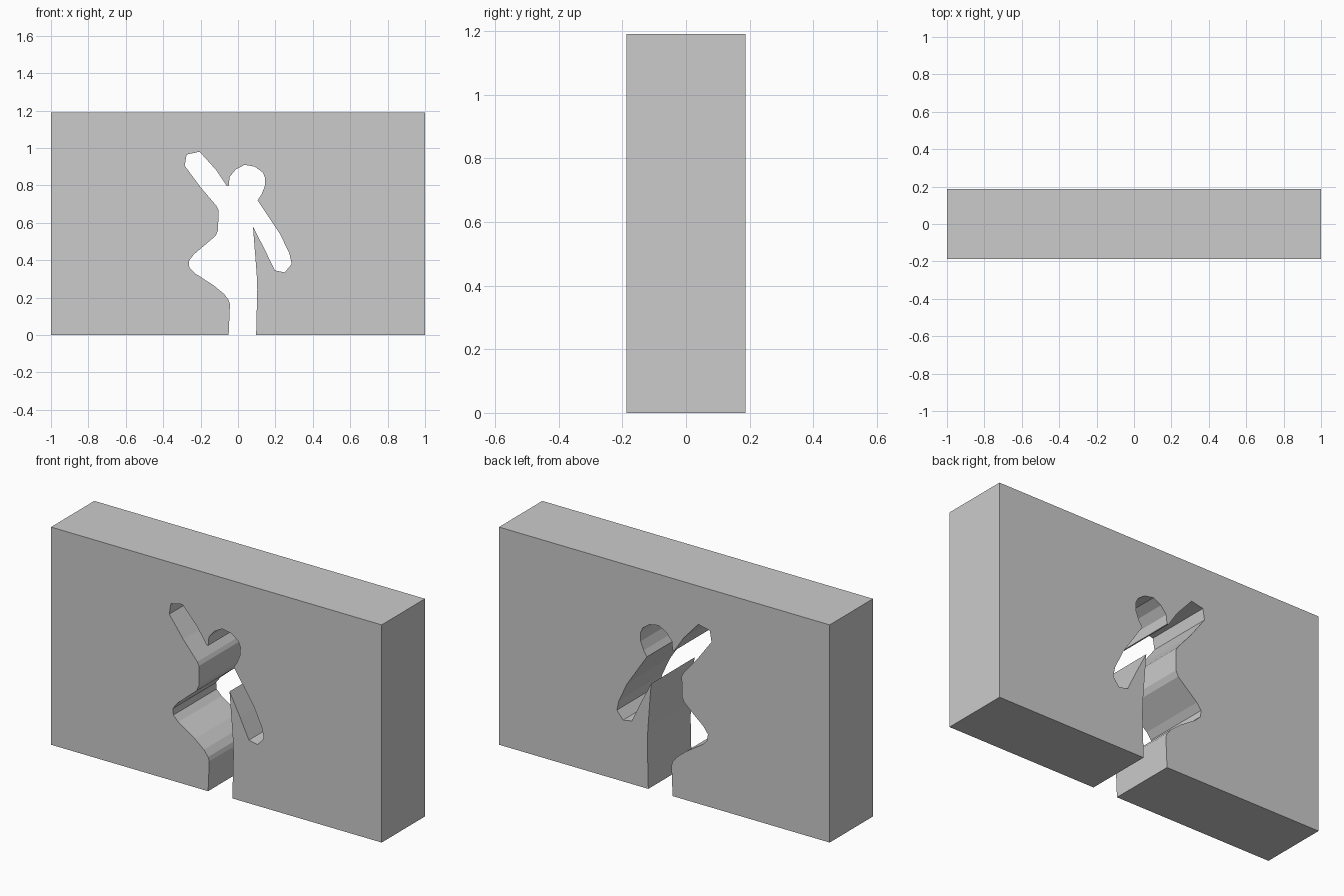
import bpy, bmesh

if "Cube" in bpy.data.objects:
    bpy.data.objects.remove(bpy.data.objects["Cube"])

HALF_W, HALF_D, HEIGHT = 1.0, 0.187, 1.19

# Dancing figure opening, traced from the left foot over the head to the right foot (x, z)
left_leg = [(-.05, 0), (-.043, .165), (-.05, .187), (-.075, .22), (-.13, .265), (-.23, .33),
            (-.26, .36), (-.263, .395), (-.237, .43), (-.12, .53), (-.106, .56)]
raised_arm = [(-.105, .67), (-.115, .69), (-.2, .79), (-.285, .905), (-.275, .965),
              (-.205, .98), (-.115, .88), (-.06, .797), (-.05, .795)]
head = [(-.045, .845), (-.012, .885), (.035, .91), (.09, .90), (.132, .87),
        (.145, .84), (.143, .795), (.125, .75), (.105, .72)]
lowered_arm = [(.225, .54), (.275, .435), (.287, .38), (.25, .335), (.197, .345),
               (.143, .457), (.08, .58)]
right_leg = [(.10, .325), (.103, .245), (.097, 0)]
opening = left_leg + raised_arm + head + lowered_arm + right_leg

# Wall profile: rectangle with the figure notched out of its base
profile = [(-HALF_W, 0)] + opening + [(HALF_W, 0), (HALF_W, HEIGHT), (-HALF_W, HEIGHT)]

# Extrude the profile through the wall thickness
bm = bmesh.new()
face = bm.faces.new([bm.verts.new((x, -HALF_D, z)) for x, z in profile])
ext = bmesh.ops.extrude_face_region(bm, geom=[face], use_keep_orig=True)
moved = [v for v in ext["geom"] if isinstance(v, bmesh.types.BMVert)]
bmesh.ops.translate(bm, verts=moved, vec=(0, 2 * HALF_D, 0))
bmesh.ops.recalc_face_normals(bm, faces=bm.faces)
bmesh.ops.triangulate(bm, faces=[f for f in bm.faces if len(f.verts) > 4])

mesh = bpy.data.meshes.new("cutout_wall")
bm.to_mesh(mesh)
bm.free()
wall = bpy.data.objects.new("cutout_wall", mesh)
bpy.context.collection.objects.link(wall)
